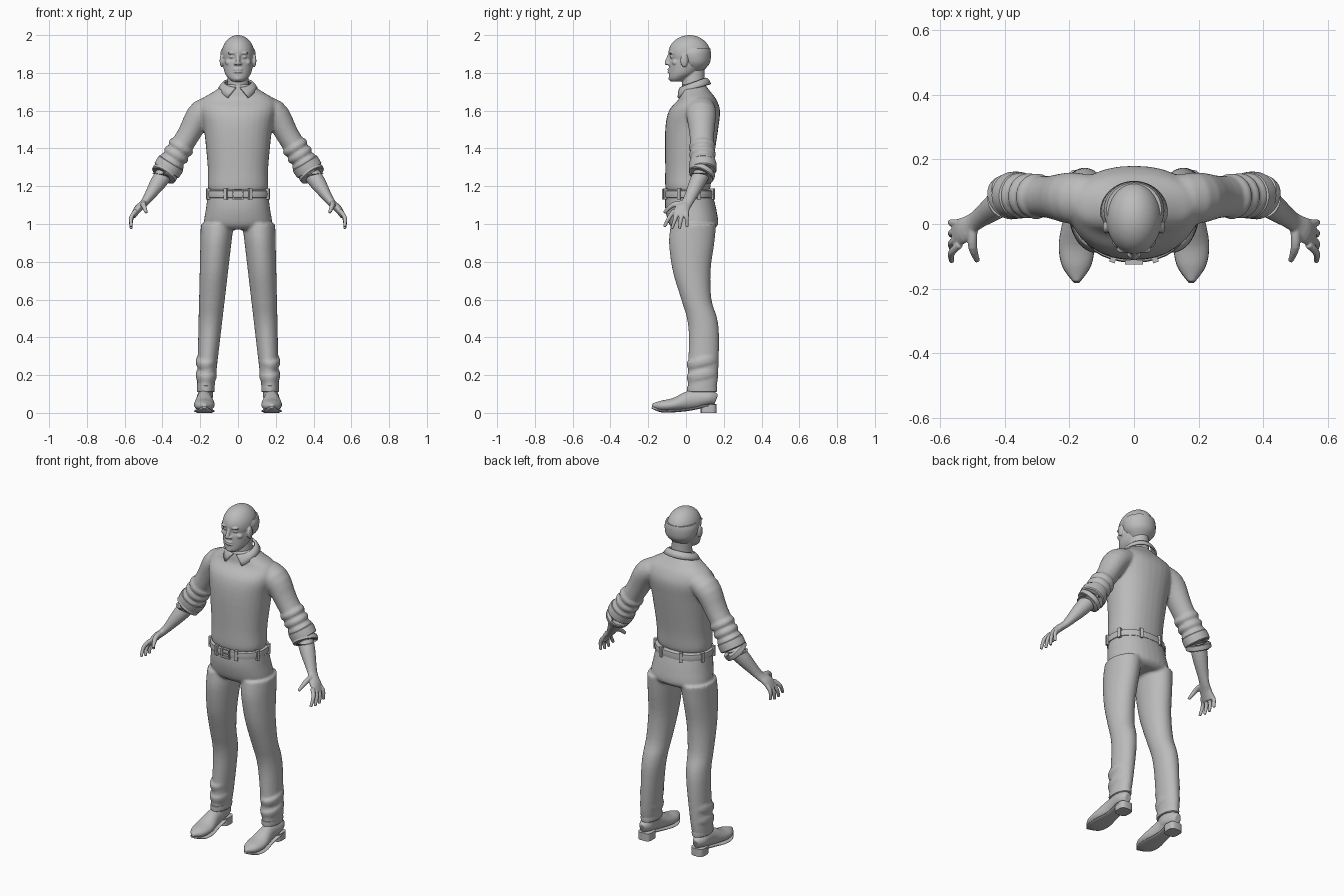
import bpy
import bmesh
from math import sin, cos, pi, copysign, radians, exp
from mathutils import Vector, Matrix

cube = bpy.data.objects.get("Cube")
if cube:
    bpy.data.objects.remove(cube, do_unlink=True)

grey = bpy.data.materials.new("plain grey")
grey.use_nodes = True
colour = (0.5, 0.5, 0.5, 1)
grey.diffuse_color = colour
grey.node_tree.nodes["Principled BSDF"].inputs["Base Color"].default_value = colour

ACROSS, DEPTH, UP = Matrix.Identity(3)
SIDES = {"left": 1, "right": -1}


def spline(rows, steps):
    """Catmull-Rom interpolation of every column in the rows."""
    rows = [Vector(row) for row in rows]
    padded = [rows[0], *rows, rows[-1]]
    points = []
    for before, start, end, after in zip(padded, padded[1:], padded[2:], padded[3:]):
        leave, arrive = (end - before) / 2, (after - start) / 2
        for i in range(steps):
            t = i / steps
            ease = t * t * (3 - 2 * t)
            points.append(start.lerp(end, ease) + leave * t * (1 - t) ** 2 - arrive * t * t * (1 - t))
    return points + [rows[-1]]


def tube(bm, rows, side=1, ref=DEPTH, flat=False, sides=32, steps=4, power=1):
    """Closed loft; each row is x, y, z, radius along ref, radius across it."""
    points = spline(rows, steps)
    centres = [Vector((p[0] * side, p[1], p[2])) for p in points]
    ahead = centres[1:] + centres[-1:]
    behind = centres[:1] + centres[:-1]
    rings = []
    for point, centre, low, high in zip(points, centres, behind, ahead):
        tangent = UP if flat else (high - low).normalized()
        along = (ref - tangent * ref.dot(tangent)).normalized()
        across = tangent.cross(along)
        ring = []
        for k in range(sides):
            angle = 2 * pi * k / sides
            c, s = (copysign(abs(value) ** power, value) for value in (cos(angle), sin(angle)))
            ring.append(bm.verts.new(centre + along * c * point[3] + across * s * point[4]))
        rings.append(ring)
    for lower, upper in zip(rings, rings[1:]):
        for k in range(sides):
            bm.faces.new((lower[k - 1], lower[k], upper[k], upper[k - 1]))
    bm.faces.new(rings[0])
    bm.faces.new(rings[-1])


def stack(bm, rows, **options):
    """Upright centred loft; each row is height, front, back, half width."""
    tube(bm, [(0, (front + back) / 2, z, (back - front) / 2, half) for z, front, back, half in rows],
         flat=True, **options)


def band(bm, start, end, depth, half, **options):
    """Short strap between two points with tucked-in edges."""
    start, end = Vector(start), Vector(end)
    rows = [(*start.lerp(end, t), depth * k, half * k)
            for t, k in ((0, .85), (.1, 1), (.9, 1), (1, .85))]
    tube(bm, rows, steps=2, **options)


def blob(bm, place, size):
    matrix = Matrix.Translation(place) @ Matrix.Diagonal((*size, 1))
    bmesh.ops.create_icosphere(bm, subdivisions=4, radius=1, matrix=matrix)


def box(bm, place, size, turn=0):
    matrix = Matrix.Translation(place) @ Matrix.Rotation(turn, 4, "Z") @ Matrix.Diagonal((*size, 1))
    bmesh.ops.create_cube(bm, size=1, matrix=matrix)


def build(name, bm, voxel=0, relax=3):
    """Turn a bmesh into an object; a voxel size fuses overlapping volumes."""
    bmesh.ops.recalc_face_normals(bm, faces=bm.faces)
    mesh = bpy.data.meshes.new(name)
    bm.to_mesh(mesh)
    bm.free()
    mesh.materials.append(grey)
    obj = bpy.data.objects.new(name, mesh)
    bpy.context.collection.objects.link(obj)
    bpy.ops.object.select_all(action="DESELECT")
    obj.select_set(True)
    bpy.context.view_layer.objects.active = obj
    if voxel:
        mesh.shade_smooth()
        fuse = obj.modifiers.new("fuse", "REMESH")
        fuse.mode = "VOXEL"
        fuse.voxel_size = voxel
        fuse.use_smooth_shade = True
        soften = obj.modifiers.new("soften", "SMOOTH")
        soften.factor, soften.iterations = .5, relax
    else:
        bpy.ops.object.shade_smooth_by_angle(angle=radians(40))
    return obj


# Sweater: torso and both sleeves fused, with folds gathered at the elbows
shoulder, elbow, wrist = Vector((.19, .08, 1.59)), Vector((.38, .09, 1.28)), Vector((.49, .01, 1.12))
bm = bmesh.new()
stack(bm, [(1.17, -.1, .12, .15), (1.2, -.11, .13, .16), (1.3, -.11, .14, .16), (1.5, -.11, .17, .18),
           (1.6, -.09, .18, .2), (1.66, -.04, .16, .19), (1.7, -.03, .13, .13), (1.74, -.02, .1, .07)],
      power=.9)
for side in SIDES.values():
    tube(bm, [(.08, .07, 1.63, .07, .05), (*shoulder, .08, .07),
              (*shoulder.lerp(elbow, .4), .065, .06), (*elbow, .06, .06)], side=side)
    for i in range(3):
        fold = .55 + i * .13
        band(bm, shoulder.lerp(elbow, fold), shoulder.lerp(elbow, fold + .08), .07, .07, side=side)
build("sweater", bm, .008, 5)

for label, side in SIDES.items():
    # Rolled cuff in two turns
    bm = bmesh.new()
    band(bm, elbow.lerp(shoulder, .15), elbow, .072, .075, side=side)
    band(bm, elbow, elbow.lerp(wrist, .15), .07, .07, side=side)
    build(label + "_cuff", bm)

    # Forearm, palm, four fanned fingers and a thumb
    bm = bmesh.new()
    tube(bm, [(*elbow, .045, .045), (*elbow.lerp(wrist, .4), .042, .042), (*wrist, .03, .022),
              (.53, -.02, 1.08, .04, .02), (.555, -.03, 1.04, .04, .014)], side=side)
    for i in range(4):
        base, tip = .022 * i - .063, .04 * i - .115
        low = .97 + .01 * abs(i - 1.5)
        tube(bm, [(.54, base, 1.07, .012, .012), (.565, (base + tip) / 2, low + .05, .011, .011),
                  (.565, tip, low, .008, .008)], side=side)
    tube(bm, [(.5, -.01, 1.11, .016, .016), (.5, -.07, 1.1, .014, .014), (.485, -.115, 1.06, .008, .008)],
         side=side, ref=ACROSS)
    build(label + "_forearm_and_hand", bm, .004, 2)

# Trousers: pelvis and tapering legs fused
bm = bmesh.new()
stack(bm, [(1.16, -.11, .14, .16), (1.08, -.11, .16, .17), (1, -.09, .17, .18), (.97, -.06, .14, .15)],
      power=.9)
leg = [(1, .04, .12), (.9, .03, .12), (.75, .03, .1), (.6, .055, .08), (.5, .085, .08),
       (.4, .095, .08), (.2, .09, .08), (.12, .085, .075)]
for side in SIDES.values():
    tube(bm, [(.18 - .07 * z, y, z, deep, .04 + .047 * z) for z, y, deep in leg], side=side, flat=True)
    for i in range(2):
        z = .18 + .07 * i
        band(bm, (.168, .09, z), (.168, .08, z + .04), .082, .055, side=side)
build("trousers", bm, .008, 4)

shoe = [(.16, .04, .1, .02), (.12, .04, .12, .04), (.03, .02, .12, .04), (-.06, .01, .08, .055),
        (-.13, .01, .065, .045), (-.18, .03, .05, .01)]
for label, side in SIDES.items():
    # Trouser hem
    bm = bmesh.new()
    band(bm, (.17, .085, .11), (.17, .085, .145), .078, .046, side=side, flat=True)
    build(label + "_trouser_hem", bm)

    # Shoe upper with its ankle
    bm = bmesh.new()
    tube(bm, [(.178, y, (low + top) / 2, half, (top - low) / 2) for y, low, top, half in shoe],
         side=side, ref=ACROSS)
    band(bm, (.172, .085, .06), (.17, .085, .17), .065, .038, side=side, flat=True)
    build(label + "_shoe", bm, .005)

    # Sole following the underside of the shoe, and the heel block
    bm = bmesh.new()
    tube(bm, [(.178, y, low, half, .007) for y, low, top, half in shoe], side=side, ref=ACROSS, power=.8)
    tube(bm, [(.176, .12, z, .042, .04) for z in (0, .045)], side=side, flat=True, power=.6)
    build(label + "_sole_and_heel", bm)

# Belt with evenly spaced loops and an open buckle
bm = bmesh.new()
band(bm, (0, .015, 1.135), (0, .015, 1.18), .132, .167, flat=True, power=.9)
build("belt", bm)
bm = bmesh.new()
for i in range(8):
    angle = (i + .5) * pi / 4
    box(bm, (.17 * sin(angle), .015 - .135 * cos(angle), 1.158), (.018, .02, .058), angle)
build("belt_loops", bm)
bm = bmesh.new()
for side in SIDES.values():
    box(bm, (side * .024, -.119, 1.158), (.008, .014, .056))
    box(bm, (0, -.119, 1.158 + side * .025), (.05, .014, .007))
box(bm, (0, -.12, 1.158), (.04, .01, .007))
build("belt_buckle", bm)

# Shirt collar: a folded strip around the neck, dropping to points at the front
bm = bmesh.new()
strips = []
count = 40
for i in range(count + 1):
    swing = 2 * i / count - 1
    strip = []
    for t in (0, .3, .6, 1):
        angle = swing * radians(172 - 25 * t)
        point = max(0, -cos(angle)) ** 2
        z = 1.77 - .03 * t ** 2 - .024 * (1 - cos(angle)) - .04 * t * point
        reach = Vector((.07 + .03 * t, .066 + .026 * t))
        strip.append(bm.verts.new((reach.x * sin(angle), .037 + reach.y * cos(angle), z)))
    strips.append(strip)
for here, there in zip(strips, strips[1:]):
    for k in range(len(here) - 1):
        bm.faces.new((here[k], here[k + 1], there[k + 1], there[k]))
cloth = build("shirt_collar", bm).modifiers.new("cloth", "SOLIDIFY")
cloth.thickness, cloth.offset = .01, 0

# Head: domed skull over a tapering jaw, hollowed at the eyes
bm = bmesh.new()
blob(bm, (0, .018, 1.9), (.086, .112, .1))
stack(bm, [(1.754, -.08, -.02, .03), (1.77, -.09, .01, .05), (1.8, -.09, .06, .07), (1.85, -.09, .1, .08),
           (1.91, -.09, .12, .08)], sides=64, steps=8)
for vert in bm.verts:
    if vert.co.y < 0:
        gap = Vector((abs(vert.co.x) - .032, vert.co.z - 1.885))
        vert.co.y += .014 * exp(-gap.length_squared / .0003)

# Neck, nose, lips, chin, then paired features, all fused to the head
tube(bm, [(0, .05, 1.68, .07, .065), (0, .04, 1.74, .06, .057), (0, .04, 1.85, .06, .05)], flat=True)
tube(bm, [(0, -.08, 1.905, .012, .009), (0, -.1, 1.86, .012, .012), (0, -.1, 1.842, .01, .013)], flat=True)
blob(bm, (0, -.103, 1.852), (.01, .01, .009))
for z in (1.805, 1.818):
    blob(bm, (0, -.087, z), (.025, .011, .006))
blob(bm, (0, -.075, 1.77), (.022, .018, .014))
for side in SIDES.values():
    blob(bm, (side * .014, -.092, 1.848), (.009, .012, .007))
    blob(bm, (side * .032, -.072, 1.885), (.015, .012, .009))
    blob(bm, (side * .032, -.079, 1.905), (.024, .012, .007))
    blob(bm, (side * .048, -.056, 1.855), (.02, .018, .016))
    blob(bm, (side * .087, -.01, 1.865), (.01, .02, .034))
build("head_and_neck", bm, .004, 2)

# Horseshoe of hair around the sides and back of the bald crown
bm = bmesh.new()
stack(bm, [(1.81, 0, .09, .05), (1.85, -.03, .125, .085), (1.9, -.05, .132, .094), (1.93, -.04, .128, .085)],
      sides=48)
build("hair_fringe", bm)
